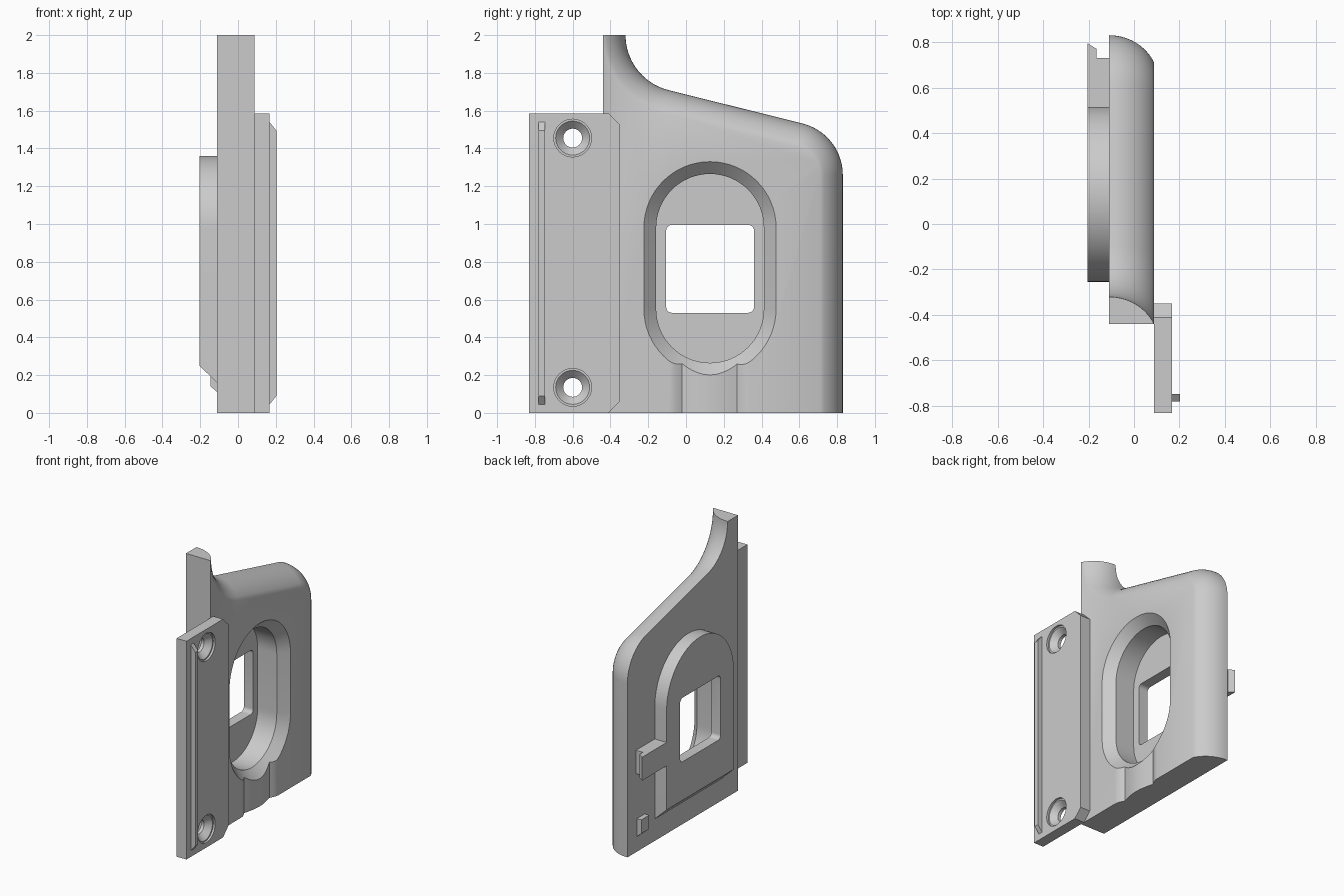
import bpy, bmesh
from math import pi, sin, cos, radians, asin, atan

cube = bpy.data.objects.get("Cube")
if cube:
    bpy.data.objects.remove(cube, do_unlink=True)

grey = bpy.data.materials.new("plain grey")
grey.use_nodes = True
grey.diffuse_color = (0.6, 0.6, 0.6, 1)
grey.node_tree.nodes["Principled BSDF"].inputs["Base Color"].default_value = (0.6, 0.6, 0.6, 1)


def arc(cy, cz, r, a0, a1, n=20):
    """Points of an arc in the side plane, angles in degrees."""
    angles = [radians(a0 + (a1 - a0) * i / n) for i in range(n + 1)]
    return [(cy + r * cos(a), cz + r * sin(a)) for a in angles]


def loft(name, sections):
    """Closed solid through (x, outline) sections with equal point counts."""
    bm = bmesh.new()
    rings = [[bm.verts.new((x, y, z)) for y, z in pts] for x, pts in sections]
    for a, b in zip(rings, rings[1:]):
        for i in range(len(a)):
            j = (i + 1) % len(a)
            bm.faces.new((a[i], a[j], b[j], b[i]))
    bm.faces.new(rings[0])
    bm.faces.new(rings[-1])
    bmesh.ops.recalc_face_normals(bm, faces=bm.faces)
    mesh = bpy.data.meshes.new(name)
    bm.to_mesh(mesh)
    bm.free()
    mesh.materials.append(grey)
    obj = bpy.data.objects.new(name, mesh)
    bpy.context.collection.objects.link(obj)
    return obj


def slab(name, pts, x0, x1):
    return loft(name, [(x0, pts), (x1, pts)])


def rect(y0, y1, z0, z1):
    return [(y0, z0), (y1, z0), (y1, z1), (y0, z1)]


def extrude_z(name, pts, z0, z1):
    """Solid from an (x, y) outline extruded upward."""
    bm = bmesh.new()
    low = bm.faces.new([bm.verts.new((x, y, z0)) for x, y in pts])
    top = bmesh.ops.extrude_face_region(bm, geom=[low])["geom"]
    for v in top:
        if isinstance(v, bmesh.types.BMVert):
            v.co.z = z1
    bmesh.ops.recalc_face_normals(bm, faces=bm.faces)
    mesh = bpy.data.meshes.new(name)
    bm.to_mesh(mesh)
    bm.free()
    mesh.materials.append(grey)
    obj = bpy.data.objects.new(name, mesh)
    bpy.context.collection.objects.link(obj)
    return obj


def select(obj):
    bpy.ops.object.select_all(action="DESELECT")
    obj.select_set(True)
    bpy.context.view_layer.objects.active = obj


def cut(obj, cutters):
    select(obj)
    for c in cutters:
        c.hide_render = True
        m = obj.modifiers.new("cut", "BOOLEAN")
        m.operation, m.solver, m.object = "DIFFERENCE", "EXACT", c
        bpy.ops.object.modifier_apply(modifier=m.name)


BACK, FACE = -0.11, 0.088       # main plate thickness
PAD = -0.205                    # rear housing face


# Main plate: swept top edge, rounded over towards the face
def plate_outline(d):
    tilt = 90 - math_tilt
    return ([(-0.44, 0), (0.83 - d, 0)]
            + arc(0.55, 1.26, 0.28 - d, 0, tilt)
            + arc(-0.02, 2, 0.3 + d, 180 + tilt, 180)
            + [(-0.44, 2)])


math_tilt = atan(0.257) * 180 / pi
R = 0.218
end = asin((FACE - BACK) / R)
end_drop = R * (1 - cos(end))
sections = []
for i in range(11):
    a = end * i / 10
    sections.append((BACK + R * sin(a), plate_outline(R * (1 - cos(a)) * 0.119 / end_drop)))
plate = loft("main_plate", sections)


# Recess with chamfered mouth, and the window through its floor
def stadium(r):
    return arc(0.127, 0.98, r, 0, 180, 32) + arc(0.127, 0.55, r, 180, 360, 32)


slope = 0.065 / (FACE - 0.023)
recess = loft("recess_cutter", [(-0.13, stadium(0.285)), (0.023, stadium(0.285)),
                                (FACE + 0.02, stadium(0.35 + 0.02 * slope))])
window_pts = []
for cy, cz, a in ((0.33, 0.965, 0), (-0.075, 0.965, 90), (-0.075, 0.56, 180), (0.33, 0.56, 270)):
    window_pts += arc(cy, cz, 0.03, a, a + 90, 6)
window = slab("window_cutter", window_pts, -0.3, 0.3)

# Shallow cable channel with a rounded rib along its middle
channel = [(FACE + 0.05, -0.09), (FACE, -0.09)]
for i in range(1, 7):
    channel.append((FACE - 0.025 * (1 - cos(pi / 2 * i / 6)), -0.09 + 0.07 * i / 6))
for i in range(1, 16):
    channel.append((FACE - 0.025 + 0.024 * sin(pi * i / 16), -0.02 + 0.29 * i / 16))
for i in range(6, -1, -1):
    channel.append((FACE - 0.025 * (1 - cos(pi / 2 * i / 6)), 0.34 - 0.07 * i / 6))
channel.append((FACE + 0.05, 0.34))
groove = extrude_z("channel_cutter", channel, -0.1, 0.4)
cut(plate, [recess, window, groove])

# Rear housing: round top, sloped lower edge
housing_pts = [(-0.255, 0.155), (0.515, 0.155)] + arc(0.13, 0.975, 0.385, 0, 180, 32)
housing = slab("rear_housing", housing_pts, PAD, BACK + 0.005)
for v in housing.data.vertices:
    if v.co.z < 0.2 and v.co.x < -0.2:
        v.co.z = 0.25
cut(housing, [recess, window])

# Snap arm with a hooked tip
arm = extrude_z("snap_arm", [(PAD, 0.5), (PAD, 0.795), (-0.165, 0.77), (-0.165, 0.73),
                             (BACK, 0.73), (BACK, 0.5)], 0.57, 0.74)

# Small locating peg with a sloped underside
peg = slab("locating_peg", rect(0.63, 0.72, 0.11, 0.24), -0.145, BACK)
for v in peg.data.vertices:
    if v.co.x < -0.14 and v.co.z < 0.2:
        v.co.z = 0.14

# Mounting flange with clipped corners and countersunk screw holes
flange = slab("mounting_flange", [(-0.83, 0), (-0.41, 0), (-0.35, 0.06), (-0.35, 1.525),
                                  (-0.41, 1.585), (-0.83, 1.585)], FACE, 0.167)
holes = []
for z in (0.135, 1.455):
    rings = [(0.05, 0.05), (0.112, 0.05), (0.152, 0.09), (0.152, 0.1), (0.2, 0.1)]
    holes.append(loft("screw_hole_cutter",
                      [(x, arc(-0.6, z, r, 0, 348.75, 31)) for x, r in rings]))
cut(flange, holes)

# Raised rib on the flange with sloped ends
rib = loft("flange_rib", [(0.16, rect(-0.78, -0.747, 0.045, 1.54)),
                          (0.167, rect(-0.78, -0.747, 0.045, 1.54)),
                          (0.203, rect(-0.78, -0.747, 0.09, 1.495))])

for c in [recess, window, groove] + holes:
    bpy.data.objects.remove(c, do_unlink=True)
for obj in (plate, housing, flange):
    select(obj)
    bpy.ops.object.shade_smooth_by_angle(angle=radians(30))
